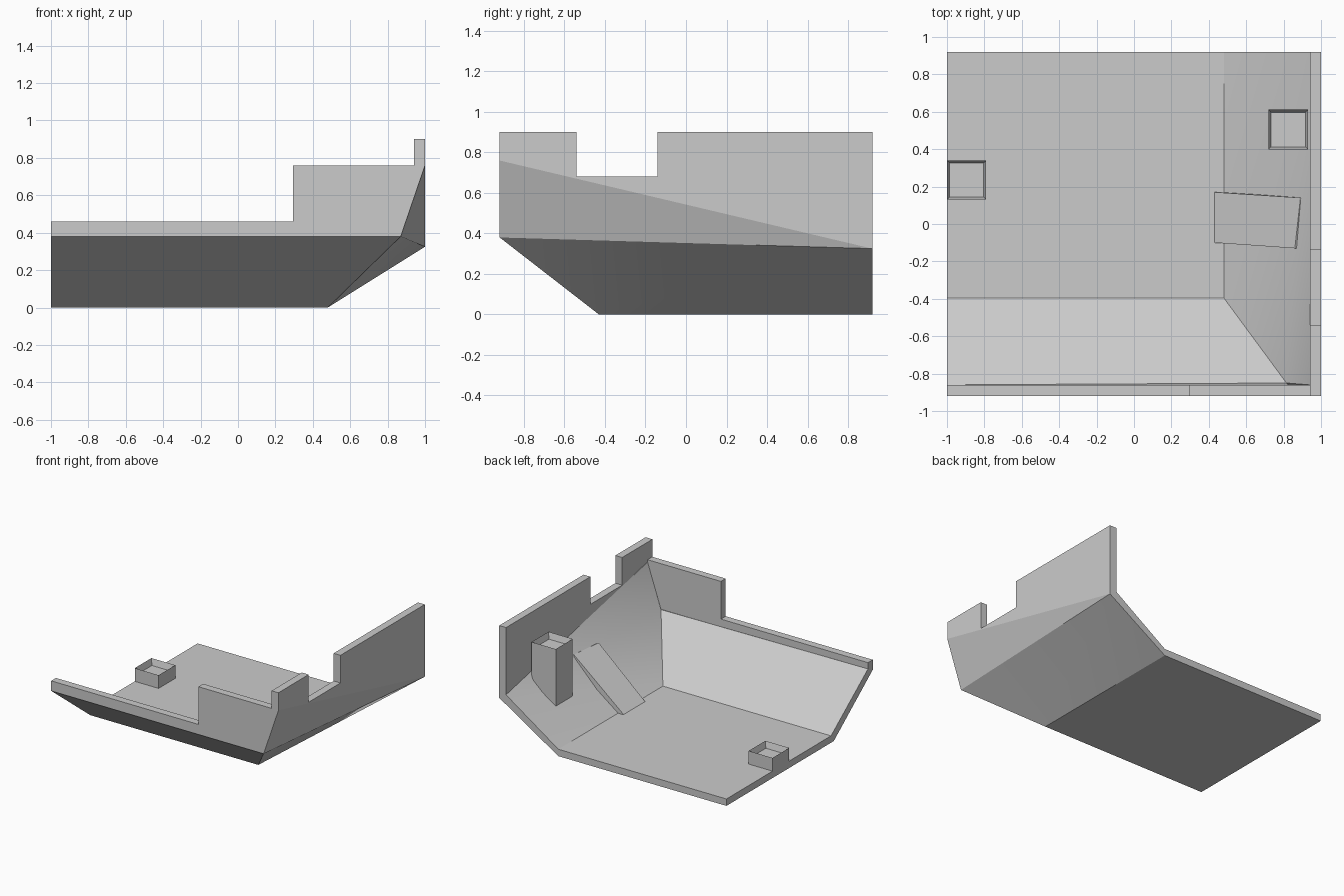
import bpy, bmesh, math
from mathutils import Vector

cube = bpy.data.objects.get("Cube")
if cube:
    bpy.data.objects.remove(cube)

grey = bpy.data.materials.new("light_grey")
grey.use_nodes = True
colour = (0.6, 0.6, 0.6, 1)
grey.diffuse_color = colour
grey.node_tree.nodes["Principled BSDF"].inputs["Base Color"].default_value = colour


def finish(name, bm, smooth=False):
    bmesh.ops.recalc_face_normals(bm, faces=bm.faces)
    mesh = bpy.data.meshes.new(name)
    bm.to_mesh(mesh)
    bm.free()
    mesh.materials.append(grey)
    obj = bpy.data.objects.new(name, mesh)
    bpy.context.collection.objects.link(obj)
    if smooth:
        bpy.ops.object.select_all(action='DESELECT')
        obj.select_set(True)
        bpy.context.view_layer.objects.active = obj
        bpy.ops.object.shade_smooth_by_angle(angle=math.radians(30))
    return obj


def sandwich(name, outer, inner, faces, smooth=False):
    """Solid between two matching point sets, closed along the open edges."""
    bm = bmesh.new()
    low = [bm.verts.new(p) for p in outer]
    high = [bm.verts.new(p) for p in inner]
    for f in faces:
        bm.faces.new([low[i] for i in f])
        bm.faces.new([high[i] for i in f])
    edges = [tuple(sorted((f[i - 1], f[i]))) for f in faces for i in range(len(f))]
    for i, j in edges:
        if edges.count((i, j)) == 1:
            bm.faces.new((low[i], low[j], high[j], high[i]))
    return finish(name, bm, smooth)


BACK, FRONT, SIDE, T = 0.92, -0.92, 1.0, 0.06

# Floor, sloped front, twisted side panel and corner triangle
outer = [(-SIDE, BACK, 0), (-SIDE, -0.43, 0), (0.48, -0.43, 0), (0.48, BACK, 0),
         (-SIDE, FRONT, 0.38), (0.87, FRONT, 0.38), (SIDE, FRONT, 0.76), (SIDE, BACK, 0.325)]
inner = [(-SIDE, BACK, 0.055), (-SIDE, -0.395, 0.055), (0.48, -0.395, 0.055), (0.48, BACK, 0.055),
         (-SIDE, FRONT + T, 0.41), (0.815, -0.85, 0.40), (SIDE - T, FRONT + T, 0.74), (SIDE - T, BACK, 0.365)]
sandwich("lower_shell", outer, inner,
         [(0, 1, 2, 3), (1, 4, 5, 2), (2, 5, 7), (2, 7, 3), (5, 6, 7)], True)

# Stepped front wall
profile = [(-SIDE, 0.38), (0.87, 0.38), (SIDE, 0.76), (0.295, 0.76), (0.295, 0.46), (-SIDE, 0.46)]
sandwich("front_wall", [(x, FRONT, z) for x, z in profile],
         [(x, FRONT + T, z) for x, z in profile], [range(len(profile))])

# Notched side wall
profile = [(FRONT, 0.76), (BACK, 0.325), (BACK, 0.9), (-0.14, 0.9),
           (-0.14, 0.68), (-0.54, 0.68), (-0.54, 0.9), (FRONT, 0.9)]
sandwich("side_wall", [(SIDE, y, z) for y, z in profile],
         [(SIDE - T, y, z) for y, z in profile], [range(len(profile))])


# Square posts with a recessed top
def post(name, x, y, bottom, top, rise, size=0.21):
    bm = bmesh.new()
    bmesh.ops.create_cube(bm, size=size)
    for v in bm.verts:
        at_right = v.co.x > 0
        v.co.z = top if v.co.z > 0 else bottom + rise * at_right
        v.co += Vector((x, y, 0))
    cap = max(bm.faces, key=lambda f: f.calc_center_median().z)
    bmesh.ops.inset_region(bm, faces=[cap], thickness=0.02)
    bmesh.ops.translate(bm, verts=cap.verts, vec=(0, 0, -0.05))
    finish(name, bm)


post("short_post", -0.895, 0.235, 0.02, 0.16, 0)
post("tall_post", 0.825, 0.505, 0.18, 0.67, 0.14, 0.213)

# Sloping pad on the side panel
pad = [Vector(p) for p in ((0.43, 0.17, 0.058), (0.89, 0.14, 0.4), (0.86, -0.13, 0.4), (0.43, -0.1, 0.058))]
sandwich("side_pad", [p + Vector((0.05, 0, -0.03)) for p in pad], pad, [range(4)])
